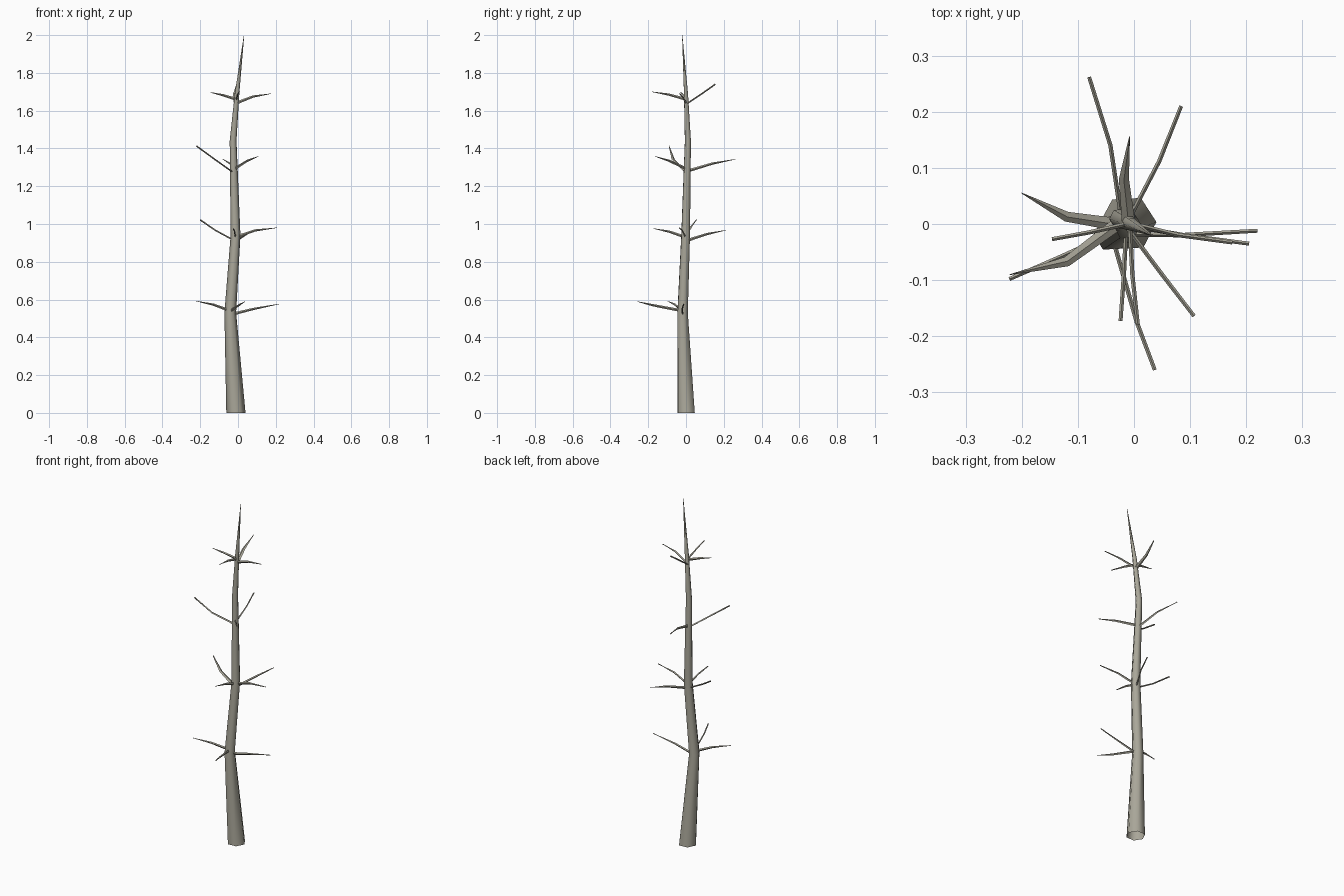
import bpy, bmesh, math
from mathutils import Vector

if "Cube" in bpy.data.objects:
    bpy.data.objects.remove(bpy.data.objects["Cube"])

bark = bpy.data.materials.new("grey_bark")
bark.diffuse_color = (0.40, 0.385, 0.32, 1)
bark.use_nodes = True
bark.node_tree.nodes["Principled BSDF"].inputs["Base Color"].default_value = bark.diffuse_color


def loft(name, rings, smooth_angle, cap_end=True):
    """Skin a list of equally sized point rings into one object."""
    bm = bmesh.new()
    loops = [[bm.verts.new(p) for p in ring] for ring in rings]
    n = len(rings[0])
    for a, b in zip(loops, loops[1:]):
        for i in range(n):
            j = (i + 1) % n
            bm.faces.new((a[i], a[j], b[j], b[i]))
    if cap_end:
        bm.faces.new(loops[-1])
    bmesh.ops.remove_doubles(bm, verts=bm.verts, dist=0.00005)
    bmesh.ops.recalc_face_normals(bm, faces=bm.faces)
    mesh = bpy.data.meshes.new(name)
    bm.to_mesh(mesh)
    bm.free()
    mesh.materials.append(bark)
    ob = bpy.data.objects.new(name, mesh)
    bpy.context.collection.objects.link(ob)
    bpy.context.view_layer.objects.active = ob
    ob.select_set(True)
    bpy.ops.object.shade_smooth_by_angle(angle=math.radians(smooth_angle))
    ob.select_set(False)
    return ob


# trunk: crooked six-sided taper, open at the bottom; x, y, z, radius
path = [(-0.011, 0.001, 0, 0.051), (-0.041, -0.018, 0.53, 0.031),
        (-0.013, -0.002, 0.94, 0.026), (-0.026, 0.010, 1.44, 0.018),
        (-0.005, 0.0, 1.69, 0.012), (0.032, -0.02, 2.0, 0.001)]
rings = []
for x, y, z, r in path:
    rings.append([(x + r * math.cos(k * math.pi / 3 + 0.05),
                   y + r * math.sin(k * math.pi / 3 + 0.05), z) for k in range(6)])
loft("trunk", rings, 70)


def trunk_centre(z):
    for a, b in zip(path, path[1:]):
        if z <= b[2]:
            return Vector(a[:3]).lerp(Vector(b[:3]), (z - a[2]) / (b[2] - a[2]))


def twig(name, z0, mid, tip, steep=False):
    """Kinked twig; normal ones end in an upright wedge, steep ones in a flat point."""
    pts = [trunk_centre(z0), Vector(mid), Vector(tip)]
    flat = (Vector(tip) - pts[0]).normalized()
    side = flat.cross(Vector((0, 0, 1))).normalized()
    up = side.cross(flat)
    if steep:
        size = [(0.012, 0.004), (0.009, 0.004), (0.0008, 0.004)]
    else:
        size = [(0.004, 0.008), (0.0038, 0.006), (0.0035, 0.001)]
    loft(name, [[p + side * w, p + up * h, p - side * w, p - up * h]
                for p, (w, h) in zip(pts, size)], 30)


# four whorls of twigs: start height, kink, tip
tiers = {
    "lowest": [(0.54, (-0.13, -0.058, 0.573), (-0.222, -0.098, 0.592)),
               (0.52, (0.08, -0.02, 0.55), (0.22, -0.012, 0.577)),
               (0.54, (0.005, -0.175, 0.57), (0.037, -0.26, 0.59))],
    "lower": [(0.91, (-0.12, 0.013, 0.967), (-0.2, 0.055, 1.022), True),
              (0.93, (0.09, -0.02, 0.966), (0.205, -0.035, 0.98)),
              (0.93, (-0.018, -0.09, 0.96), (-0.024, -0.173, 0.976)),
              (0.91, (0.045, 0.112, 0.947), (0.084, 0.21, 0.967))],
    "upper": [(1.27, (-0.12, -0.067, 1.34), (-0.22, -0.09, 1.413), True),
              (1.29, (0.05, -0.09, 1.335), (0.107, -0.164, 1.358)),
              (1.28, (-0.042, 0.14, 1.32), (-0.08, 0.262, 1.343))],
    "top": [(1.66, (-0.08, -0.015, 1.682), (-0.146, -0.027, 1.697)),
            (1.64, (0.08, -0.02, 1.675), (0.175, -0.033, 1.69)),
            (1.66, (-0.003, -0.09, 1.685), (0.007, -0.18, 1.7)),
            (1.635, (-0.018, 0.08, 1.687), (-0.008, 0.155, 1.74), True)],
}
for tier, twigs in tiers.items():
    for i, t in enumerate(twigs, 1):
        twig(f"{tier}_twig_{i}", *t)
